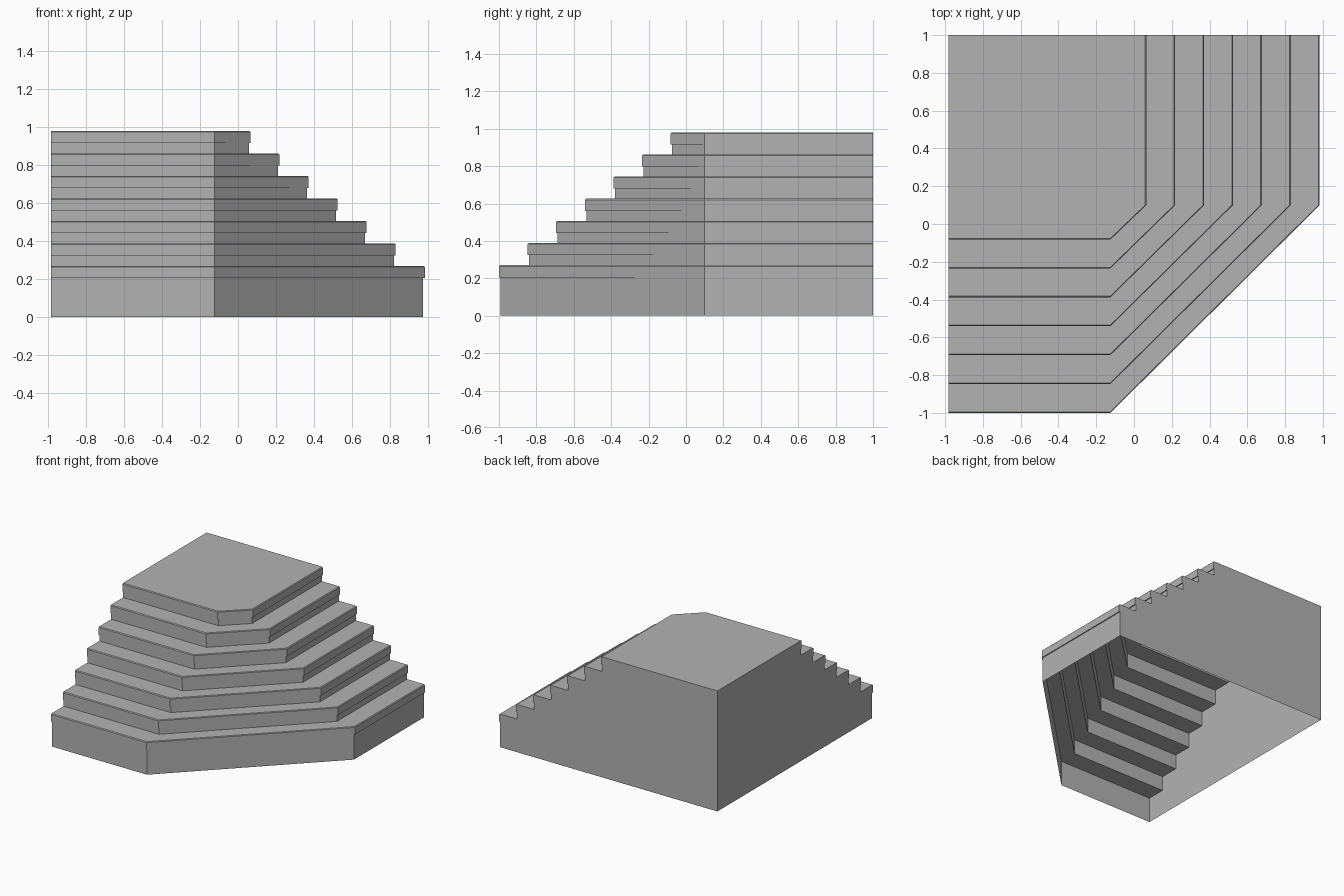
import bpy

if "Cube" in bpy.data.objects:
    bpy.data.objects.remove(bpy.data.objects["Cube"])

HALF_X, HALF_Y = 0.983, 1.0
CORNER_X, CORNER_Y = -0.125, 0.10    # ends of the chamfered corner
STEPS, RUN, RISE, BASE = 7, 0.153, 0.1185, 0.27
SLAB, NOSE, BEVEL = 0.065, 0.008, 0.006

stone = bpy.data.materials.new("grey stone")
stone.use_nodes = True
grey = (0.45, 0.45, 0.45, 1)
stone.diffuse_color = grey
stone.node_tree.nodes["Principled BSDF"].inputs["Base Color"].default_value = grey


def make_object(name, verts, faces):
    mesh = bpy.data.meshes.new(name)
    mesh.from_pydata(verts, [], faces)
    mesh.materials.append(stone)
    obj = bpy.data.objects.new(name, mesh)
    bpy.context.collection.objects.link(obj)
    return obj


def contour(d, z):
    """Plan line around the front, chamfer and side, moved inward by d."""
    return [(-HALF_X, d - HALF_Y, z), (CORNER_X, d - HALF_Y, z),
            (HALF_X - d, CORNER_Y, z), (HALF_X - d, HALF_Y, z)]


def sweep(name, profile):
    """Skin a (depth, height) profile along the plan line."""
    verts = [v for d, z in profile for v in contour(d, z)]
    faces = [(r + c, r + c + 1, r + c + 5, r + c + 4)
             for r in range(0, 4 * (len(profile) - 1), 4) for c in range(3)]
    return make_object(name, verts, faces)


def platform(name, d, z, up):
    """Flat sheet from the plan line to the back corner."""
    order = list(range(5))
    return make_object(name, contour(d, z) + [(-HALF_X, HALF_Y, z)],
                       [order if up else order[::-1]])


# Steps: riser, overhanging nosing, tread and its underside
outline = [(NOSE, 0)]
for k in range(STEPS):
    d, top = k * RUN, BASE + k * RISE
    low, back = top - SLAB, (k + 1) * RUN + NOSE
    foot = max(0, top - RISE) if k else 0
    nosing = [(d + NOSE, foot), (d + NOSE, low), (d, low),
              (d, top - BEVEL), (d + BEVEL, top)]
    outline += nosing[1:]
    if k < STEPS - 1:
        nosing.append((back, top))
        outline.append((back, top))
        sweep(f"tread_underside_{k + 1}", [(back, low), (d + NOSE, low)])
    else:
        platform("top_platform", d + BEVEL, top, True)
        platform("top_platform_underside", d + NOSE, low, False)
    sweep(f"step_{k + 1}", nosing)
    if k:
        sweep(f"riser_inside_{k + 1}", [(d + NOSE, foot - SLAB), (d + NOSE, foot)])

# Walls closing the left-hand and back ends along the stepped outline
height = outline[-1][1]
left = [(-HALF_X, d - HALF_Y, z) for d, z in outline]
left += [(-HALF_X, HALF_Y, height), (-HALF_X, HALF_Y, 0)]
make_object("side_wall", left, [list(range(len(left)))])
rear = [(HALF_X - d, HALF_Y, z) for d, z in outline]
rear += [(-HALF_X, HALF_Y, height), (-HALF_X, HALF_Y, 0)]
make_object("back_wall", rear, [list(range(len(rear)))[::-1]])
